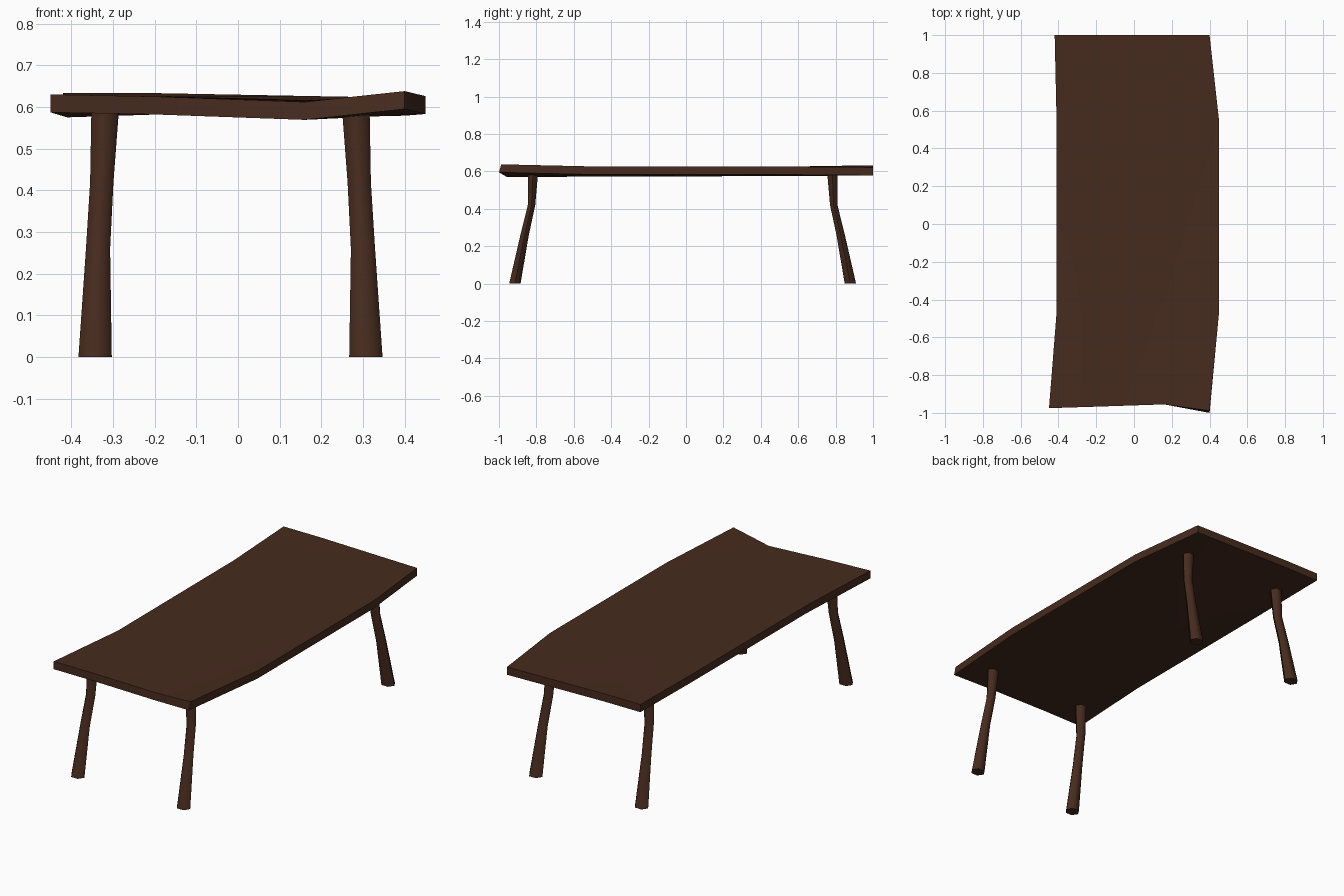
import bpy, bmesh, math

if "Cube" in bpy.data.objects:
    bpy.data.objects.remove(bpy.data.objects["Cube"])

wood = bpy.data.materials.new("dark_wood")
wood.diffuse_color = (0.062, 0.024, 0.013, 1)
wood.use_nodes = True
wood.node_tree.nodes["Principled BSDF"].inputs["Base Color"].default_value = wood.diffuse_color


def finish(name, bm, angle):
    bmesh.ops.recalc_face_normals(bm, faces=bm.faces)
    mesh = bpy.data.meshes.new(name)
    bm.to_mesh(mesh)
    bm.free()
    mesh.materials.append(wood)
    obj = bpy.data.objects.new(name, mesh)
    bpy.context.collection.objects.link(obj)
    bpy.ops.object.select_all(action='DESELECT')
    obj.select_set(True)
    bpy.context.view_layer.objects.active = obj
    bpy.ops.object.shade_smooth_by_angle(angle=math.radians(angle))


# Warped tabletop: 4 x 4 hand-placed points, front row first
TOP = [
    [(-0.45, -0.975, 0.630), (-0.20, -0.967, 0.625), (0.16, -0.955, 0.612), (0.40, -0.988, 0.638)],
    [(-0.41, -0.47, 0.618), (-0.19, -0.47, 0.625), (0.16, -0.47, 0.616), (0.45, -0.47, 0.626)],
    [(-0.41, 0.55, 0.620), (-0.19, 0.55, 0.626), (0.16, 0.55, 0.618), (0.45, 0.55, 0.626)],
    [(-0.42, 1.0, 0.633), (-0.19, 1.0, 0.633), (0.18, 1.0, 0.626), (0.40, 1.0, 0.622)],
]
THICK = 0.043

bm = bmesh.new()
upper = [[bm.verts.new(p) for p in row] for row in TOP]
lower = [[bm.verts.new((x, y, z - THICK)) for x, y, z in row] for row in TOP]
lower[0][3].co.y = -1.0  # front right corner leans outward
for layer in (upper, lower):
    for r in range(3):
        for c in range(3):
            bm.faces.new((layer[r][c], layer[r][c + 1], layer[r + 1][c + 1], layer[r + 1][c]))
# Rim around the outline
outline = ([(0, c) for c in range(3)] + [(r, 3) for r in range(3)]
           + [(3, c) for c in (3, 2, 1)] + [(r, 0) for r in (3, 2, 1)])
for (r, c), (s, d) in zip(outline, outline[1:] + outline[:1]):
    bm.faces.new((upper[r][c], upper[s][d], lower[s][d], lower[r][c]))
finish("tabletop", bm, 35)

# Crooked six-sided legs: z, distance from centre in x and y, radius in x and y
LEG = [
    (0.00, 0.325, 0.897, 0.040, 0.035),
    (0.26, 0.318, 0.845, 0.029, 0.026),
    (0.42, 0.309, 0.808, 0.028, 0.023),
    (0.59, 0.301, 0.800, 0.033, 0.031),
]
CX = CY = -0.018


def leg(name, sx, sy):
    bm = bmesh.new()
    rings = []
    for z, x, y, rx, ry in LEG:
        rings.append([bm.verts.new((CX + sx * x + rx * math.cos(i * math.pi / 3),
                                    CY + sy * y + ry * math.sin(i * math.pi / 3), z))
                      for i in range(6)])
    for a, b in zip(rings, rings[1:]):
        for i in range(6):
            j = (i + 1) % 6
            bm.faces.new((a[i], a[j], b[j], b[i]))
    bm.faces.new(rings[0])
    bm.faces.new(rings[-1])
    finish(name, bm, 65)


for sy, depth in ((-1, "front"), (1, "back")):
    for sx, side in ((-1, "left"), (1, "right")):
        leg(f"{depth}_{side}_leg", sx, sy)
